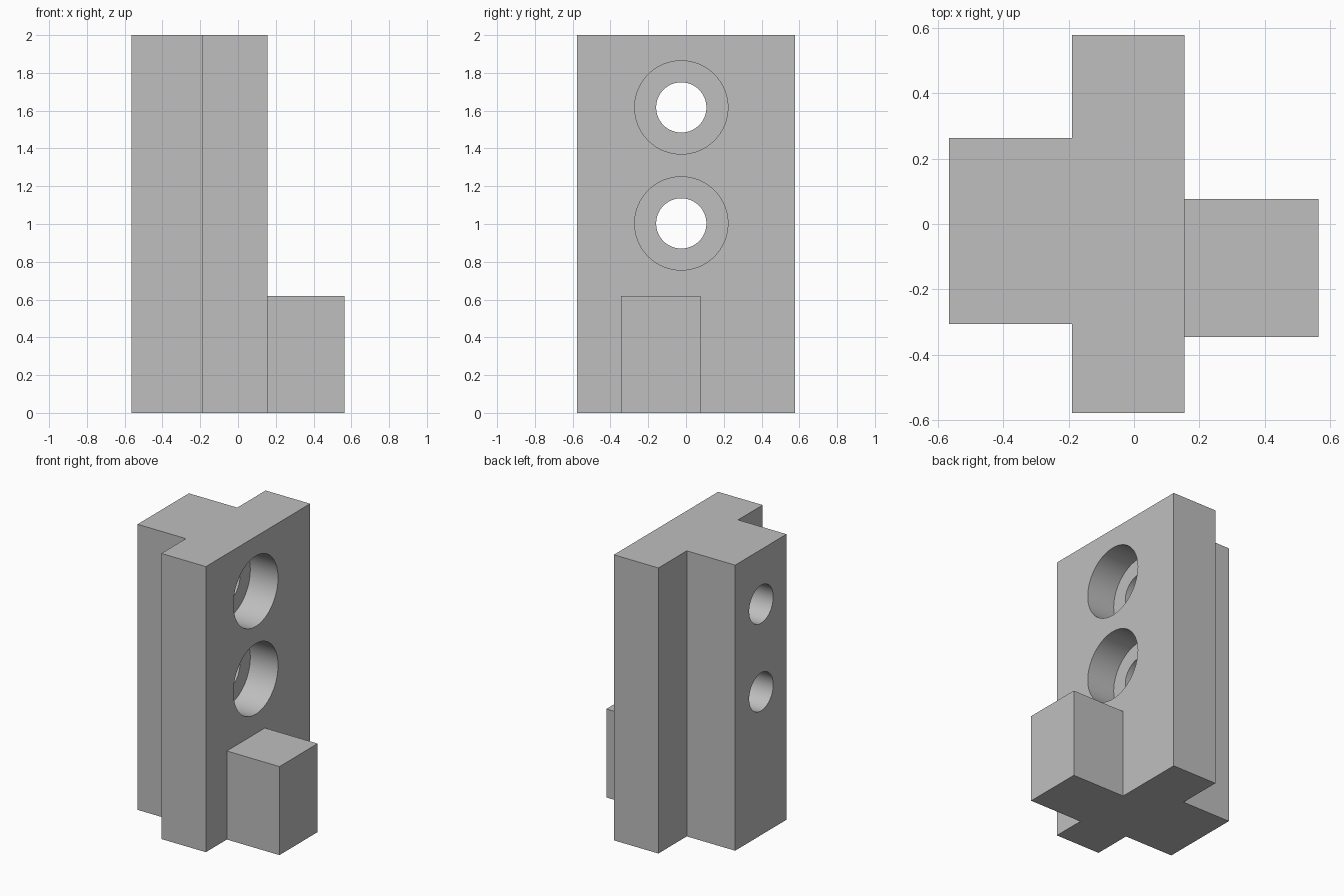
import bpy
import bmesh
import math
from mathutils import Matrix

if "Cube" in bpy.data.objects:
    bpy.data.objects.remove(bpy.data.objects["Cube"], do_unlink=True)

# Main measurements
X_BACK, X_STEP, X_FACE, X_END = -0.565, -0.19, 0.155, 0.563
Y_MIN, Y_MAX = -0.577, 0.577
RIB_MIN, RIB_MAX = -0.305, 0.263
FOOT_MIN, FOOT_MAX = -0.345, 0.077
HEIGHT, FOOT_HEIGHT = 2.0, 0.62
HOLE_Y, HOLE_HEIGHTS = -0.025, (1.003, 1.617)
BORE_RADIUS, RECESS_RADIUS, RECESS_DEPTH = 0.133, 0.247, 0.215

grey = bpy.data.materials.new("plain grey")
grey.use_nodes = True
colour = (0.52, 0.52, 0.52, 1)
grey.diffuse_color = colour
grey.node_tree.nodes["Principled BSDF"].inputs["Base Color"].default_value = colour


def make_object(name, bm):
    bmesh.ops.recalc_face_normals(bm, faces=bm.faces)
    mesh = bpy.data.meshes.new(name)
    bm.to_mesh(mesh)
    bm.free()
    mesh.materials.append(grey)
    obj = bpy.data.objects.new(name, mesh)
    bpy.context.collection.objects.link(obj)
    return obj


def prism(name, outline, height):
    bm = bmesh.new()
    face = bm.faces.new([bm.verts.new((x, y, 0)) for x, y in outline])
    top = bmesh.ops.extrude_face_region(bm, geom=[face])["geom"]
    verts = [v for v in top if isinstance(v, bmesh.types.BMVert)]
    bmesh.ops.translate(bm, verts=verts, vec=(0, 0, height))
    return make_object(name, bm)


def cylinder_x(name, radius, x0, x1, z):
    bm = bmesh.new()
    place = Matrix.Translation(((x0 + x1) / 2, HOLE_Y, z)) @ Matrix.Rotation(math.pi / 2, 4, "Y")
    bmesh.ops.create_cone(bm, cap_ends=True, segments=64, radius1=radius,
                          radius2=radius, depth=x1 - x0, matrix=place)
    return make_object(name, bm)


def combine(target, tool, operation):
    tool.hide_render = True
    mod = target.modifiers.new(tool.name, "BOOLEAN")
    mod.operation, mod.solver, mod.object = operation, "EXACT", tool
    bpy.context.view_layer.objects.active = target
    bpy.ops.object.modifier_apply(modifier=mod.name)
    bpy.data.objects.remove(tool, do_unlink=True)


# T-shaped upright: wide plate with a rib behind it
body = prism("upright_block", [
    (X_FACE, Y_MIN), (X_FACE, Y_MAX), (X_STEP, Y_MAX), (X_STEP, RIB_MAX),
    (X_BACK, RIB_MAX), (X_BACK, RIB_MIN), (X_STEP, RIB_MIN), (X_STEP, Y_MIN)], HEIGHT)

# Short foot on the wide face
foot = prism("foot", [(0, FOOT_MIN), (X_END, FOOT_MIN),
                      (X_END, FOOT_MAX), (0, FOOT_MAX)], FOOT_HEIGHT)
combine(body, foot, "UNION")

# Two counterbored through holes
for z in HOLE_HEIGHTS:
    combine(body, cylinder_x("bore_cutter", BORE_RADIUS, -1, 1, z), "DIFFERENCE")
    combine(body, cylinder_x("recess_cutter", RECESS_RADIUS,
                             X_FACE - RECESS_DEPTH, 1, z), "DIFFERENCE")

# Smooth hole walls with crisp edges
bpy.ops.object.select_all(action="DESELECT")
body.select_set(True)
bpy.context.view_layer.objects.active = body
bpy.ops.object.shade_smooth_by_angle(angle=math.radians(30))
